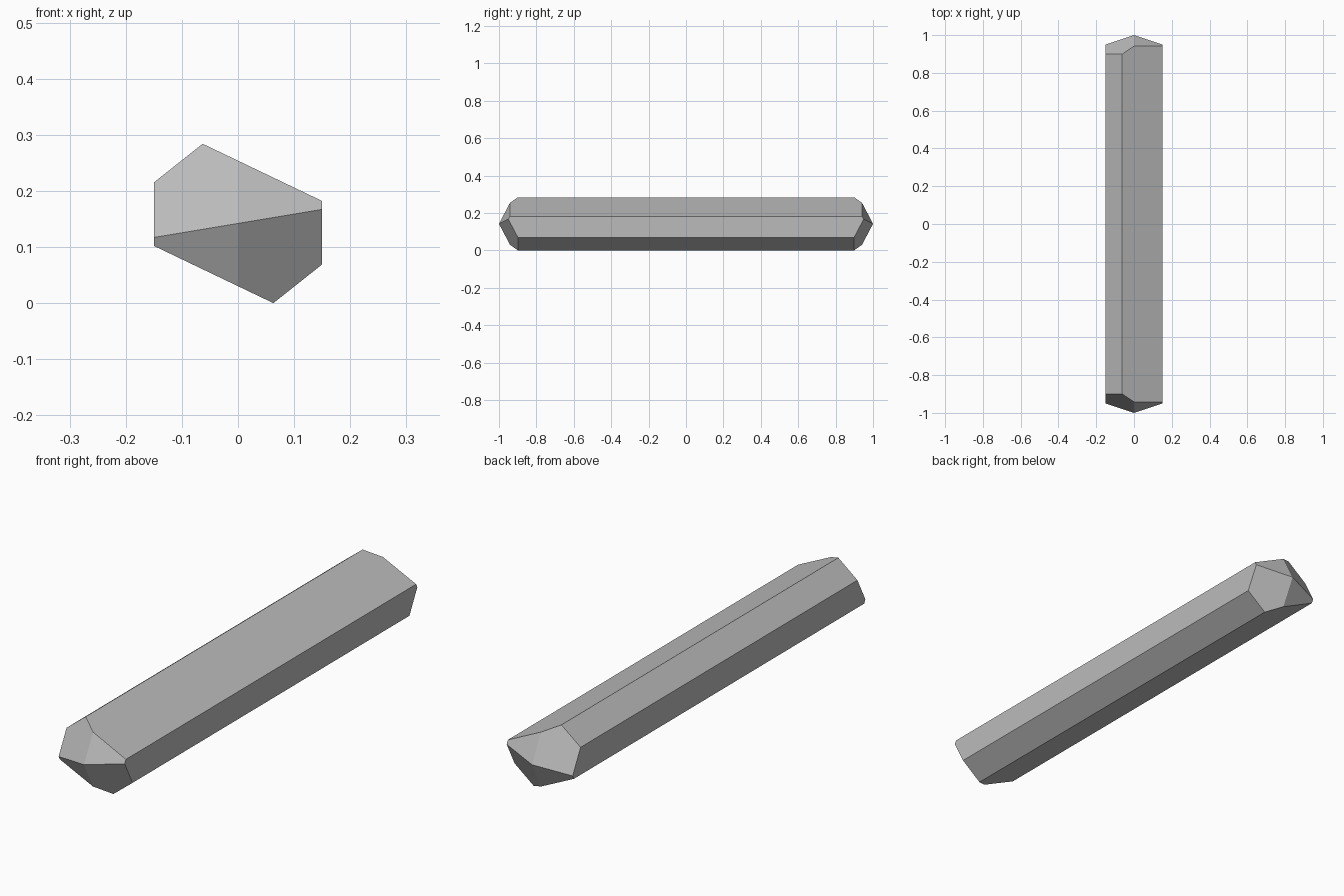
import bpy
import bmesh
from mathutils import Vector

cube = bpy.data.objects.get("Cube")
if cube:
    bpy.data.objects.remove(cube, do_unlink=True)

MID = 0.142  # height of the long axis

# Stone material
stone = bpy.data.materials.new("grey stone")
stone.use_nodes = True
grey = (0.5, 0.5, 0.5, 1.0)
stone.diffuse_color = grey
stone.node_tree.nodes["Principled BSDF"].inputs["Base Color"].default_value = grey

# Six-sided shaft: half the profile, repeated by a half turn about the axis
half = [(-0.15, -0.04), (-0.15, 0.073), (-0.063, 0.142)]
profile = half + [(-x, -z) for x, z in half]
bm = bmesh.new()
section = bm.faces.new([bm.verts.new((x, -1.1, MID + z)) for x, z in profile])
cap = bmesh.ops.extrude_face_region(bm, geom=[section])["geom"]
bmesh.ops.translate(bm, vec=(0, 2.2, 0),
                    verts=[v for v in cap if isinstance(v, bmesh.types.BMVert)])


def cut_facet(normal, point):
    """Slice off everything beyond a plane and close the cut."""
    geom = bm.verts[:] + bm.edges[:] + bm.faces[:]
    bmesh.ops.bisect_plane(bm, geom=geom, dist=1e-6, plane_co=point,
                           plane_no=normal, clear_outer=True)
    bmesh.ops.holes_fill(bm, edges=[e for e in bm.edges if e.is_boundary])


# Pointed tips: four facets meeting at each end
for end in (-1, 1):
    tip = Vector((0, end, MID))
    for side in (-1, 1):
        for slope_x, slope_z in ((0.245, 0.525), (-0.42, 0.525)):
            cut_facet(Vector((side * slope_x, end, side * slope_z)), tip)

bmesh.ops.recalc_face_normals(bm, faces=bm.faces[:])
mesh = bpy.data.meshes.new("crystal_shaft")
bm.to_mesh(mesh)
bm.free()
mesh.materials.append(stone)
crystal = bpy.data.objects.new("crystal_shaft", mesh)
bpy.context.collection.objects.link(crystal)
